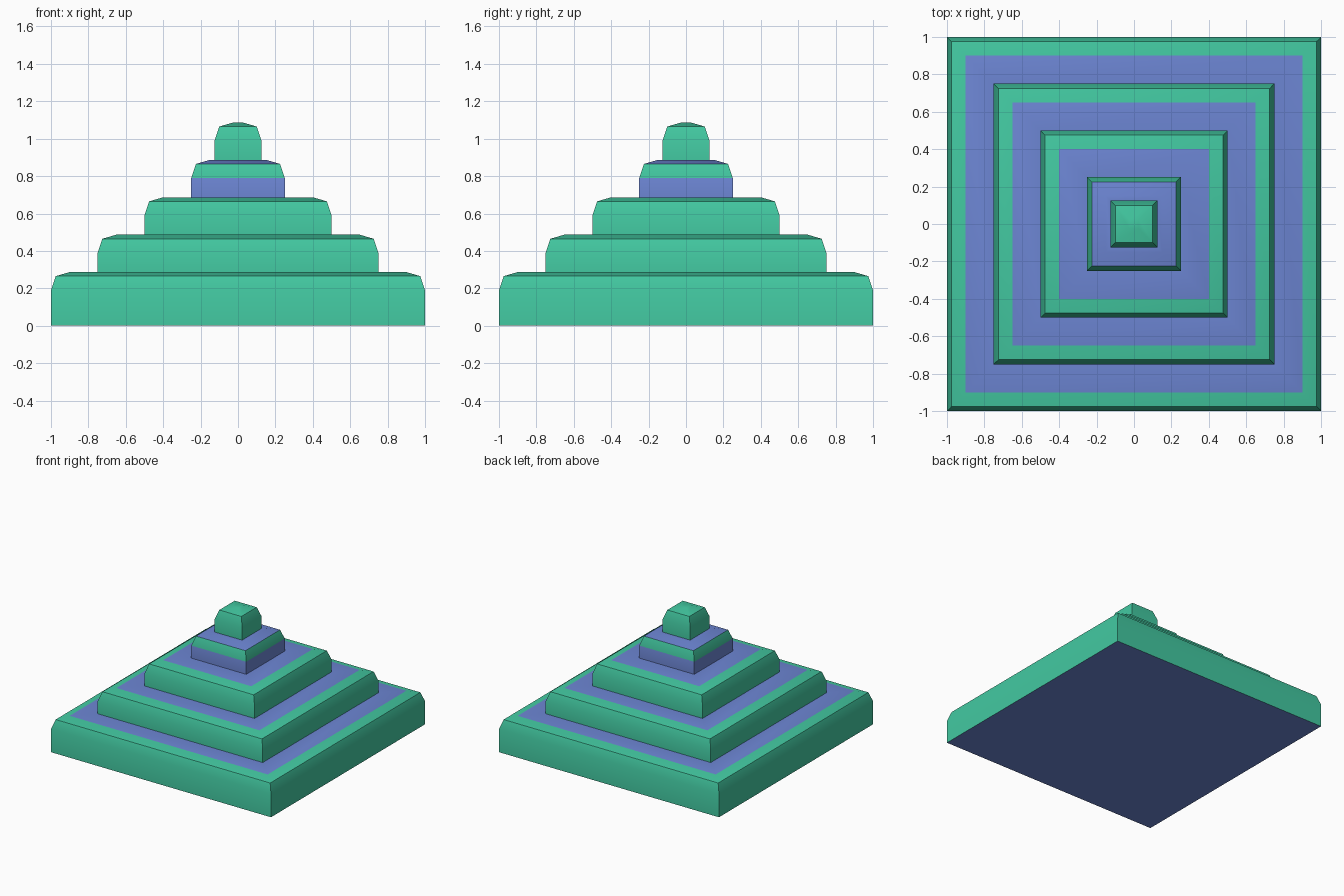
import bpy, bmesh

if "Cube" in bpy.data.objects:
    bpy.data.objects.remove(bpy.data.objects["Cube"])


def material(name, colour):
    mat = bpy.data.materials.new(name)
    mat.diffuse_color = (*colour, 1.0)
    mat.use_nodes = True
    mat.node_tree.nodes["Principled BSDF"].inputs["Base Color"].default_value = mat.diffuse_color
    return mat


GREEN, BLUE = 0, 1
MATS = [material("green", (0.055, 0.58, 0.355)), material("blue", (0.150, 0.235, 0.65))]


def square_ring(bm, half, z):
    return [bm.verts.new((sx * half, sy * half, z))
            for sx, sy in ((-1, -1), (1, -1), (1, 1), (-1, 1))]


def tier(name, half, z0, z1, inner, colours, bottom=False):
    """Square tier: wall, steep bevel, shallow bevel, flat top around the next tier."""
    bm = bmesh.new()
    profile = [(half, z0), (half, z1 - 0.097), (half - 0.025, z1 - 0.022), (half - 0.10, z1)]
    if inner:
        profile.append((inner, z1))
    rings = [square_ring(bm, h, z) for h, z in profile]
    for k, (low, high) in enumerate(zip(rings, rings[1:])):
        for i in range(4):
            j = (i + 1) % 4
            face = bm.faces.new((low[i], low[j], high[j], high[i]))
            face.material_index = colours[k]
    if not inner:
        bm.faces.new(rings[-1]).material_index = colours[-1]
    if bottom:
        bm.faces.new(rings[0][::-1]).material_index = BLUE
    mesh = bpy.data.meshes.new(name)
    bm.to_mesh(mesh)
    bm.free()
    for mat in MATS:
        mesh.materials.append(mat)
    obj = bpy.data.objects.new(name, mesh)
    bpy.context.collection.objects.link(obj)
    # Bevels blend softly, corners and steps stay sharp
    bpy.ops.object.select_all(action='DESELECT')
    obj.select_set(True)
    bpy.context.view_layer.objects.active = obj
    bpy.ops.object.shade_smooth_by_angle(angle=0.5236)


# Colours run wall, steep bevel, shallow bevel, flat top
RIM = (GREEN, GREEN, GREEN, BLUE)
tier("base_tier", 1.0, 0.0, 0.287, 0.75, RIM, bottom=True)
tier("second_tier", 0.75, 0.287, 0.487, 0.5, RIM)
tier("third_tier", 0.5, 0.487, 0.687, 0.25, RIM)
tier("fourth_tier", 0.25, 0.687, 0.887, 0.125, (BLUE, GREEN, BLUE, BLUE))
tier("cap_block", 0.125, 0.887, 1.087, None, (GREEN,) * 4)
